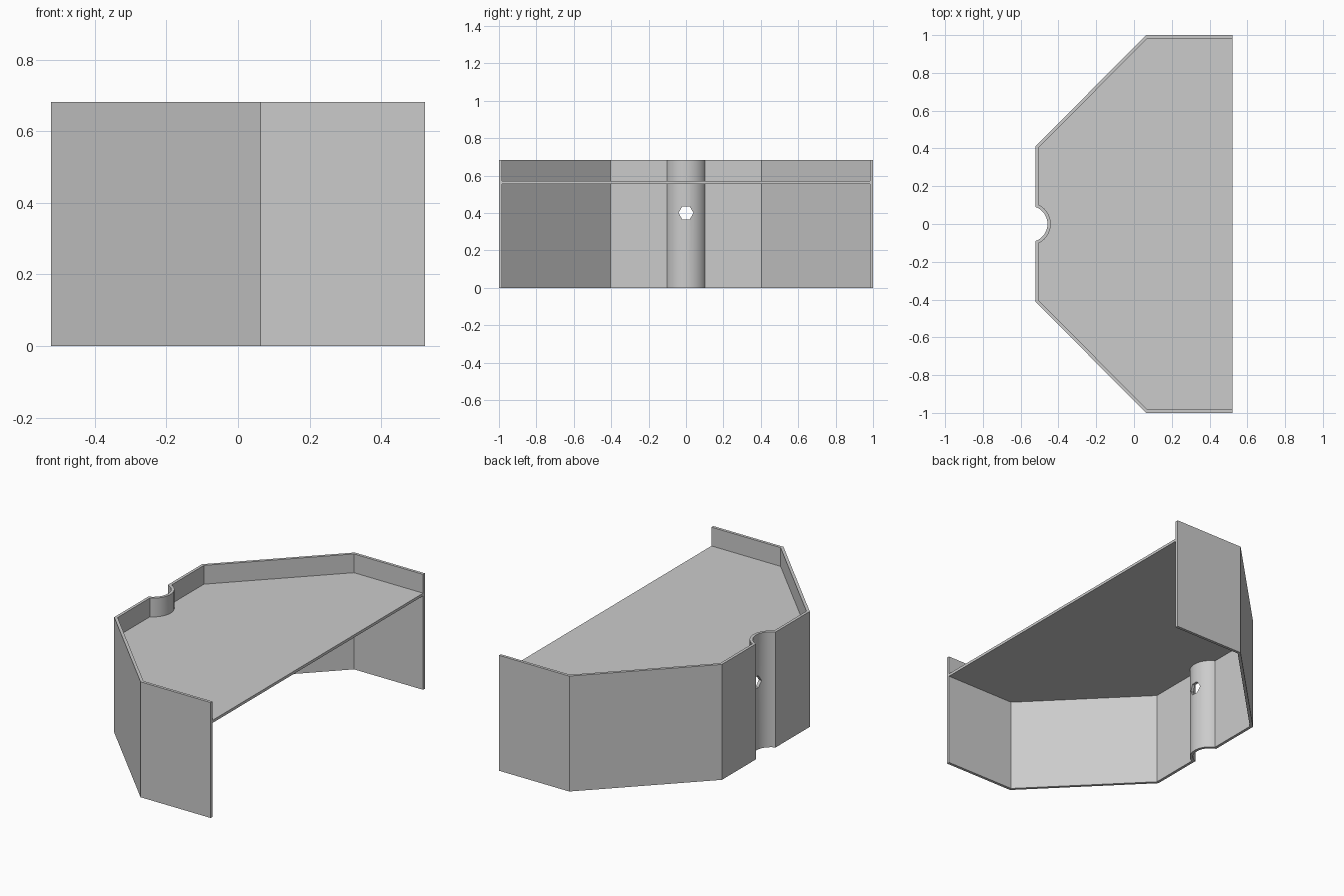
import bpy
import bmesh
from math import asin, cos, sin, pi, radians
from mathutils import Vector

cube = bpy.data.objects.get("Cube")
if cube:
    bpy.data.objects.remove(cube)

HEIGHT, WALL = 0.682, 0.017
BACK, OPEN = -0.522, 0.522
NOTCH_X, NOTCH_R = -0.554, 0.096
ARC_STEPS = 12

grey = bpy.data.materials.new("plain grey")
grey.use_nodes = True
colour = (0.6, 0.6, 0.6, 1)
grey.diffuse_color = colour
grey.node_tree.nodes["Principled BSDF"].inputs["Base Color"].default_value = colour


def prism(name, outline, z0, z1):
    """Extrude a closed xy outline from z0 up to z1."""
    bm = bmesh.new()
    base = bm.faces.new([bm.verts.new((x, y, z0)) for x, y in outline])
    top = bmesh.ops.extrude_face_region(bm, geom=[base])["geom"]
    verts = [v for v in top if isinstance(v, bmesh.types.BMVert)]
    bmesh.ops.translate(bm, vec=(0, 0, z1 - z0), verts=verts)
    bmesh.ops.recalc_face_normals(bm, faces=bm.faces)
    mesh = bpy.data.meshes.new(name)
    bm.to_mesh(mesh)
    bm.free()
    obj = bpy.data.objects.new(name, mesh)
    bpy.context.collection.objects.link(obj)
    mesh.materials.append(grey)
    return obj


def half_path(inset):
    """Wall line for +y, from the open end round to the middle of the notch."""
    k = inset * 0.4142  # mitre shift at the 45 degree corners
    x_wall, r = BACK + inset, NOTCH_R + inset
    pts = [(OPEN, 1 - inset), (0.063 + k, 1 - inset), (x_wall, 0.41 - k)]
    start = pi / 2 - asin((x_wall - NOTCH_X) / r)
    for i in range(ARC_STEPS + 1):
        a = start * (1 - i / ARC_STEPS)
        pts.append((NOTCH_X + r * cos(a), r * sin(a)))
    return pts


def full_path(inset):
    half = half_path(inset)
    return half + [(x, -y) for x, y in reversed(half[:-1])]


# Folded outer wall with the round notch
outer, inner = full_path(0), full_path(WALL)
wall = prism("outer_wall", outer + inner[::-1], 0, HEIGHT)

# Hexagonal hole through the notch
bpy.ops.mesh.primitive_cylinder_add(vertices=6, radius=0.04, depth=0.2,
                                    location=(NOTCH_X + NOTCH_R, 0, 0.4),
                                    rotation=(0, pi / 2, 0))
cutter = bpy.context.object
cutter.name = "hole_cutter"
cutter.hide_render = True
hole = wall.modifiers.new("hole", 'BOOLEAN')
hole.operation = 'DIFFERENCE'
hole.solver = 'EXACT'
hole.object = cutter
bpy.context.view_layer.objects.active = wall
bpy.ops.object.modifier_apply(modifier=hole.name)
bpy.data.objects.remove(cutter)

# Table top set inside the wall
shelf = prism("table_top", inner, 0.555, 0.571)

for obj in (wall, shelf):
    bpy.ops.object.select_all(action='DESELECT')
    obj.select_set(True)
    bpy.context.view_layer.objects.active = obj
    bpy.ops.object.shade_smooth_by_angle(angle=radians(30))
